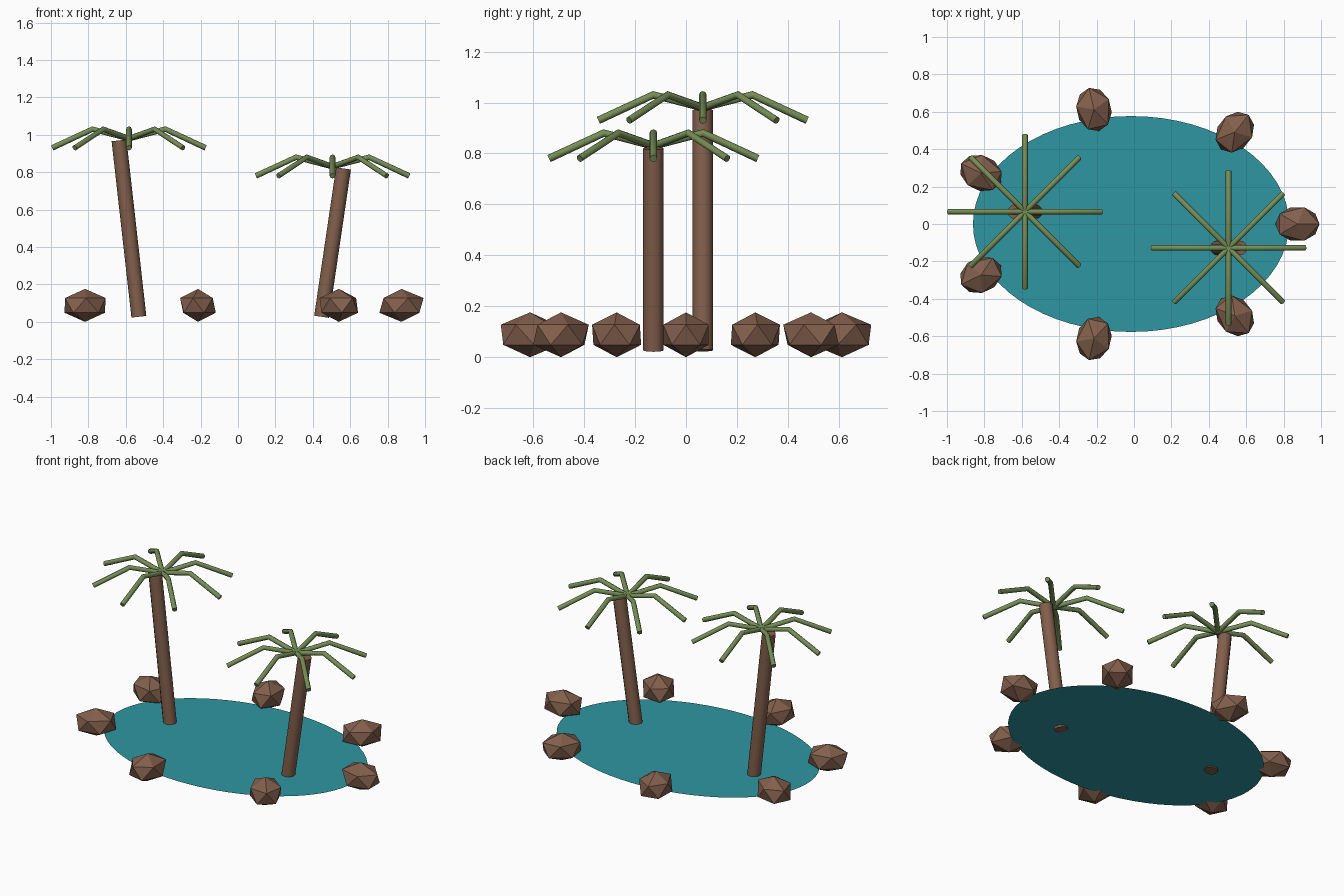
import bpy
import math
from mathutils import Vector

if "Cube" in bpy.data.objects:
    bpy.data.objects.remove(bpy.data.objects["Cube"])


def material(name, rgb):
    m = bpy.data.materials.new(name)
    m.diffuse_color = (*rgb, 1)
    m.use_nodes = True
    m.node_tree.nodes["Principled BSDF"].inputs["Base Color"].default_value = m.diffuse_color
    return m


WATER = material("teal water", (0.027, 0.305, 0.361))
BROWN = material("earth brown", (0.225, 0.115, 0.072))
GREEN = material("palm green", (0.180, 0.270, 0.095))
CX = -0.016  # centre of the pond and the rock ring


def finish(name, mat):
    ob = bpy.context.object
    ob.name = name
    ob.data.materials.append(mat)
    return ob


# Pond: a flat elliptical sheet of water
bpy.ops.mesh.primitive_circle_add(vertices=64, radius=1, fill_type='NGON',
                                  location=(CX, 0, 0.035))
finish("pond", WATER).scale = (0.845, 0.577, 1)

# Rocks: seven stretched icosahedra pointing outward around the shore
for k in range(7):
    a = k * math.tau / 7
    bpy.ops.mesh.primitive_ico_sphere_add(
        subdivisions=1, radius=1, rotation=(0, 0, a),
        location=(CX + 0.89 * math.cos(a), 0.628 * math.sin(a), 0.088))
    finish(f"rock_{k + 1}", BROWN).scale = (0.132, 0.105, 0.088)


def palm(tag, y, bottom_x, top_x, top_z, crown_z):
    # Leaning trunk between its two end points
    low, high = Vector((bottom_x, y, 0.027)), Vector((top_x, y, top_z))
    axis = high - low
    bpy.ops.mesh.primitive_cylinder_add(
        vertices=12, radius=0.04, depth=axis.length, location=(low + high) / 2,
        rotation=(0, math.atan2(axis.x, axis.z), 0))
    finish(f"{tag}_trunk", BROWN)
    bpy.ops.object.shade_smooth_by_angle(angle=math.radians(40))

    # Crown of eight bent fronds, each rising and then drooping
    curve = bpy.data.curves.new(f"{tag}_fronds", 'CURVE')
    curve.dimensions = '3D'
    curve.bevel_depth = 0.015
    curve.bevel_resolution = 2
    curve.use_fill_caps = True
    for k in range(8):
        a = k * math.tau / 8
        spline = curve.splines.new('POLY')
        spline.points.add(2)
        for p, (r, z) in zip(spline.points, ((0, 0), (0.195, 0.05), (0.41, -0.05))):
            p.co = (r * math.cos(a), r * math.sin(a), z, 1)
    curve.materials.append(GREEN)
    crown = bpy.data.objects.new(f"{tag}_fronds", curve)
    crown.location = ((bottom_x + top_x) / 2, y, crown_z)
    bpy.context.collection.objects.link(crown)


palm("tall_palm", 0.066, -0.53, -0.636, 0.97, 0.98)
palm("short_palm", -0.128, 0.447, 0.564, 0.82, 0.83)
